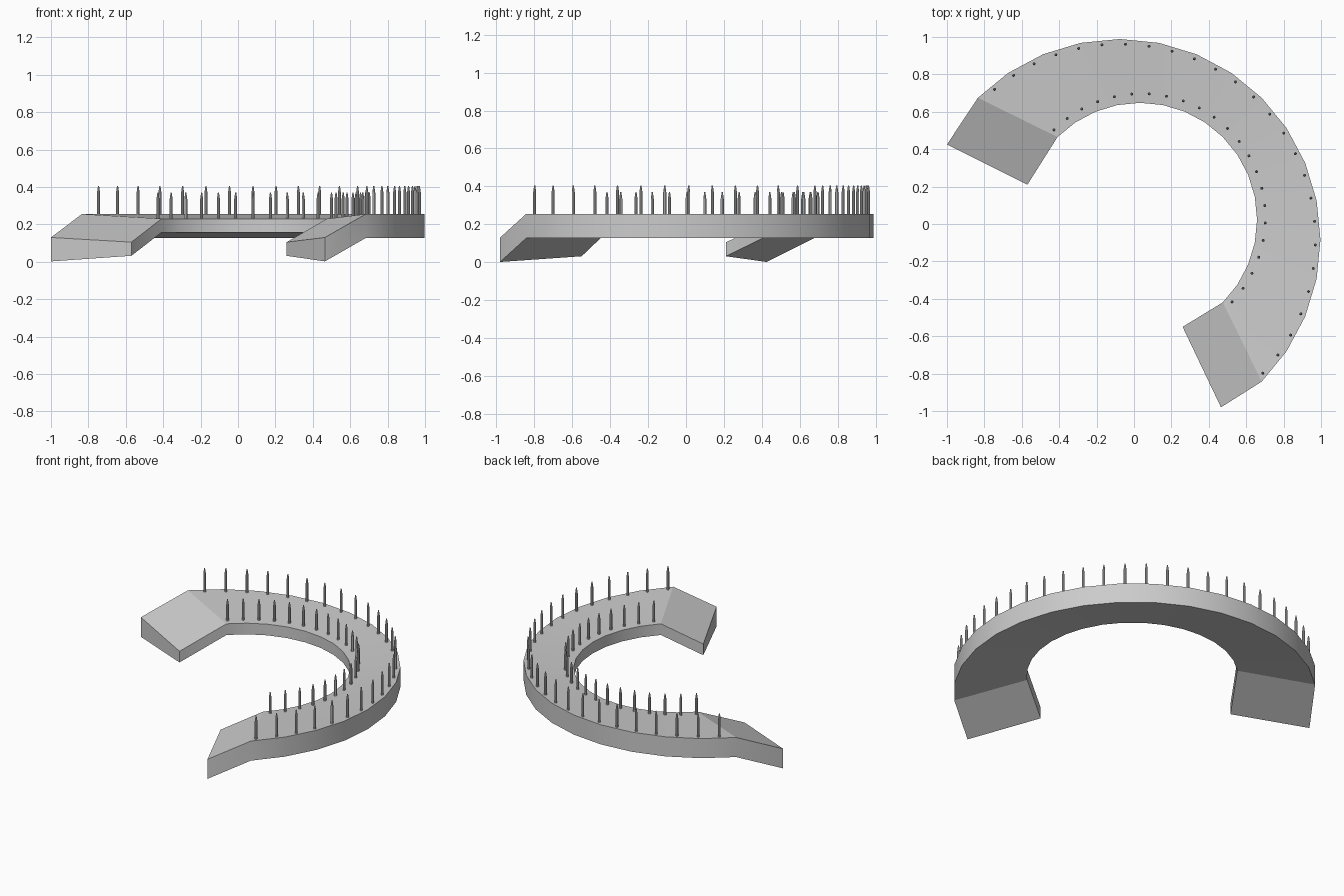
import bpy, bmesh
from math import cos, sin, radians

if "Cube" in bpy.data.objects:
    bpy.data.objects.remove(bpy.data.objects["Cube"])

SEGS = 16
OUT_C, OUT_R = (-0.076, -0.084), 1.073
IN_C, IN_R = (0.033, 0.023), 0.625


def on_arc(c, r, deg):
    a = radians(deg)
    return c[0] + r * cos(a), c[1] + r * sin(a)


def finish(bm, name, angle):
    bmesh.ops.recalc_face_normals(bm, faces=bm.faces)
    me = bpy.data.meshes.new(name)
    bm.to_mesh(me)
    bm.free()
    ob = bpy.data.objects.new(name, me)
    bpy.context.collection.objects.link(ob)
    bpy.ops.object.select_all(action='DESELECT')
    bpy.context.view_layer.objects.active = ob
    ob.select_set(True)
    bpy.ops.object.shade_smooth_by_angle(angle=radians(angle))
    return ob


# Curved deck with a sloping ramp at each end: (outer xy, inner xy, drop)
sections = [((0.465, -0.98), (0.26, -0.55), 0.125)]
for i in range(SEGS + 1):
    deg = -45 + 180 * i / SEGS
    sections.append((on_arc(OUT_C, OUT_R, deg), on_arc(IN_C, IN_R, deg), 0))
sections.append(((-1.0, 0.425), (-0.57, 0.21), 0.125))

bm = bmesh.new()
rings = []
for o, n, d in sections:
    rings.append([bm.verts.new(p) for p in (
        (*o, 0.127 - d + 0.0), (*o, 0.255 - d),
        (*n, 0.230 - d), (*n, 0.157 - d))])
for a, b in zip(rings, rings[1:]):
    for k in range(4):
        m = (k + 1) % 4
        bm.faces.new((a[k], a[m], b[m], b[k]))
bm.faces.new(rings[0])
bm.faces.new(rings[-1])
finish(bm, "curved_walkway", 20)


# Pointed railing posts along an arc
def posts(name, c, r, start, end, count, z0, z1):
    bm = bmesh.new()
    profile = [(0.008, z0), (0.008, z1 - 0.035), (0.003, z1)]
    for i in range(count):
        x, y = on_arc(c, r, start + (end - start) * i / (count - 1))
        loops = [[bm.verts.new((x + pr * cos(radians(45 * k)),
                                y + pr * sin(radians(45 * k)), z))
                  for k in range(8)] for pr, z in profile]
        for a, b in zip(loops, loops[1:]):
            for k in range(8):
                m = (k + 1) % 8
                bm.faces.new((a[k], a[m], b[m], b[k]))
        bm.faces.new(loops[0])
        bm.faces.new(loops[-1])
    finish(bm, name, 30)


posts("outer_posts", OUT_C, 1.046, 129.8, -43, 26, 0.245, 0.405)
posts("inner_posts", (0.04, 0.035), 0.662, 135, -43, 23, 0.222, 0.37)
